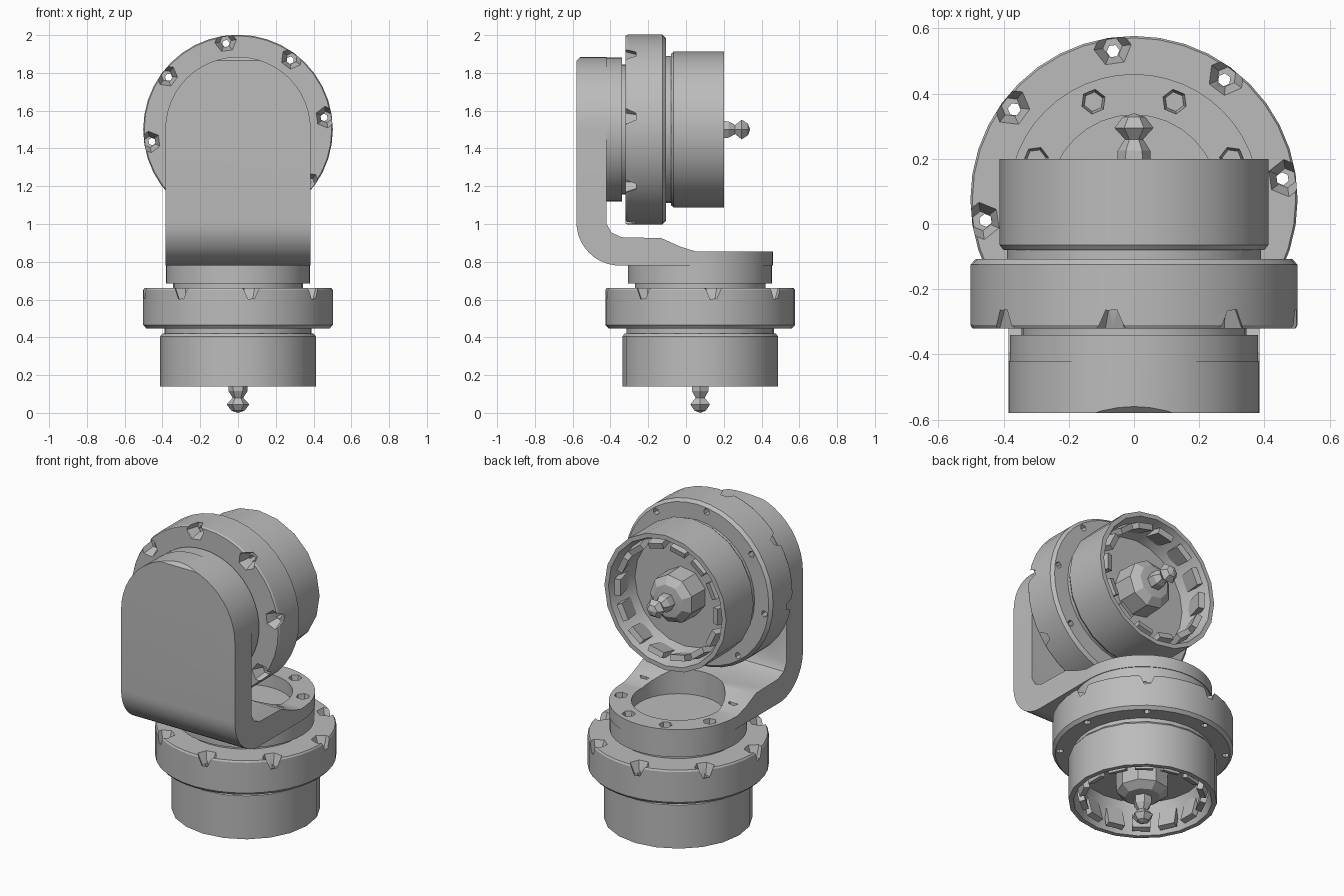
import bpy, bmesh
from math import pi, sin, cos, radians
from mathutils import Matrix, Vector

if "Cube" in bpy.data.objects:
    bpy.data.objects.remove(bpy.data.objects["Cube"], do_unlink=True)

metal = bpy.data.materials.new("plain_grey")
metal.use_nodes = True
GREY = (0.5, 0.5, 0.5, 1)
metal.diffuse_color = GREY
metal.node_tree.nodes["Principled BSDF"].inputs["Base Color"].default_value = GREY

# Both motors share one local frame: spin axis on z, bracket side up
LOWER = Matrix.Translation((0, 0.075, 0))
UPPER = Matrix.Translation((0, 0.34, 1.5)) @ Matrix.Rotation(pi / 2, 4, 'X')


def to_object(name, bm, place=Matrix()):
    bmesh.ops.remove_doubles(bm, verts=bm.verts, dist=1e-5)
    bmesh.ops.recalc_face_normals(bm, faces=bm.faces)
    mesh = bpy.data.meshes.new(name)
    bm.to_mesh(mesh)
    bm.free()
    mesh.transform(place)
    obj = bpy.data.objects.new(name, mesh)
    bpy.context.collection.objects.link(obj)
    return obj


def lathe(name, profile, steps, place):
    """Spin an (r, z) profile that starts and ends on the axis."""
    bm = bmesh.new()
    vs = [bm.verts.new((r, 0, z)) for r, z in profile]
    es = [bm.edges.new(pair) for pair in zip(vs, vs[1:])]
    bmesh.ops.spin(bm, geom=vs + es, cent=(0, 0, 0), axis=(0, 0, 1),
                   angle=2 * pi, steps=steps)
    return to_object(name, bm, place)


def disc(name, r, z0, z1, steps, place):
    return lathe(name, [(0, z0), (r, z0), (r, z1), (0, z1)], steps, place)


def prism(name, points, offset):
    """Extrude a closed 3D outline along offset."""
    bm = bmesh.new()
    face = bm.faces.new([bm.verts.new(p) for p in points])
    top = bmesh.ops.extrude_face_region(bm, geom=[face], use_keep_orig=True)
    moved = [g for g in top["geom"] if isinstance(g, bmesh.types.BMVert)]
    bmesh.ops.translate(bm, verts=moved, vec=Vector(offset))
    return to_object(name, bm)


def ring_of_pegs(name, angles, dist, r1, r2, z0, z1, sides, place):
    bm = bmesh.new()
    for a in angles:
        spot = Matrix.Rotation(radians(a), 4, 'Z') @ Matrix.Translation((dist, 0, (z0 + z1) / 2))
        bmesh.ops.create_cone(bm, cap_ends=True, segments=sides, radius1=r1,
                              radius2=r2, depth=z1 - z0, matrix=spot)
    return to_object(name, bm, place)


def combine(obj, other, operation):
    mod = obj.modifiers.new("cut", 'BOOLEAN')
    mod.operation, mod.object, mod.solver = operation, other, 'EXACT'
    bpy.context.view_layer.update()
    deps = bpy.context.evaluated_depsgraph_get()
    mesh = bpy.data.meshes.new_from_object(obj.evaluated_get(deps))
    obj.modifiers.clear()
    obj.data = mesh
    bpy.data.objects.remove(other, do_unlink=True)


def finish(obj, angle=30):
    obj.data.materials.clear()
    obj.data.materials.append(metal)
    bpy.ops.object.select_all(action='DESELECT')
    obj.select_set(True)
    bpy.context.view_layer.objects.active = obj
    bpy.ops.object.shade_smooth_by_angle(angle=radians(angle))


def motor(prefix, place):
    # Wide flange with eight bolt pockets breaking through its rim
    flange = lathe(prefix + "_flange", [(0, 0.447), (0.485, 0.447), (0.502, 0.465), (0.502, 0.585),
                                        (0.502, 0.65), (0.496, 0.66), (0, 0.66)], 40, place)
    bolts = range(8, 360, 45)
    combine(flange, ring_of_pegs("pockets", bolts, 0.472, 0.03, 0.062,
                                 0.595, 0.67, 6, place), 'DIFFERENCE')
    combine(flange, ring_of_pegs("bolt_holes", bolts, 0.46, 0.02, 0.02,
                                 0.4, 0.65, 6, place), 'DIFFERENCE')
    finish(flange, 25)
    # Necks on each side of the flange
    finish(disc(prefix + "_collar", 0.345, 0.65, 0.70, 32, place))
    finish(disc(prefix + "_neck", 0.39, 0.40, 0.46, 32, place))
    # Hollow can
    finish(lathe(prefix + "_can", [(0, 0.42), (0.4, 0.42), (0.412, 0.405), (0.412, 0.14),
                                   (0.385, 0.14), (0.335, 0.325), (0, 0.325)], 20, place))
    # Magnet plates lining the inside wall of the can
    bm = bmesh.new()
    for i in range(14):
        spot = (Matrix.Rotation(2 * pi * i / 14, 4, 'Z') @ Matrix.Translation((0.352, 0, 0.235))
                @ Matrix.Rotation(0.25, 4, 'Y') @ Matrix.Diagonal((0.035, 0.1, 0.17, 1)))
        bmesh.ops.create_cube(bm, size=1, matrix=spot)
    finish(to_object(prefix + "_inner_magnets", bm, place))
    # Faceted boss and shaft tip
    finish(lathe(prefix + "_boss", [(0, 0.34), (0.15, 0.34), (0.145, 0.2), (0.1, 0.165),
                                    (0, 0.155)], 9, place), 15)
    finish(lathe(prefix + "_shaft", [(0, 0.2), (0.055, 0.2), (0.05, 0.115), (0.028, 0.08),
                                     (0.06, 0.045), (0.035, 0.012), (0, 0)], 6, place), 15)


motor("lower", LOWER)
motor("upper", UPPER)

# Angle bracket: side profile with a rounded heel and a chamfered top
bend = [(-0.35 - 0.23 * cos(t), 1.01 - 0.23 * sin(t))
        for t in (pi / 2 * i / 12 for i in range(13))]
inner = [(0.6, 0.78), (0.6, 0.855), (0.05, 0.855), (-0.03, 0.88), (-0.13, 0.925),
         (-0.34, 0.93), (-0.395, 0.955), (-0.42, 1.0), (-0.42, 2.0), (-0.56, 2.0),
         (-0.56, 1.885), (-0.58, 1.865)]
bracket = prism("angle_bracket", [(-0.45, y, z) for y, z in bend + inner], (0.9, 0, 0))

# Trim the plate and foot ends to half circles
R = 0.385
arc = [(R * cos(pi * i / 24), R * sin(pi * i / 24)) for i in range(25)]
front_trim = prism("front_trim", [(x, -0.8, 1.5 + h) for x, h in arc]
                   + [(-R, -0.8, 0.3), (R, -0.8, 0.3)], (0, 1.8, 0))
combine(bracket, front_trim, 'INTERSECT')
foot_trim = prism("foot_trim", [(x, 0.075 + h, 0.3) for x, h in arc]
                  + [(-R, -0.8, 0.3), (R, -0.8, 0.3)], (0, 0, 2))
combine(bracket, foot_trim, 'INTERSECT')

# Mounting pads toward each motor
combine(bracket, disc("foot_pad", 0.381, 0.685, 0.84, 48, LOWER), 'UNION')
combine(bracket, disc("plate_pad", 0.381, 0.68, 0.84, 48, UPPER), 'UNION')

# Round recess and screw holes in the foot
combine(bracket, disc("recess", 0.26, 0.775, 1.0, 32, LOWER), 'DIFFERENCE')
angles = [45 * k - 22.5 for k in range(6)]
combine(bracket, ring_of_pegs("screw_holes", angles, 0.325, 0.03, 0.042,
                              0.8, 0.88, 6, LOWER), 'DIFFERENCE')
finish(bracket)
